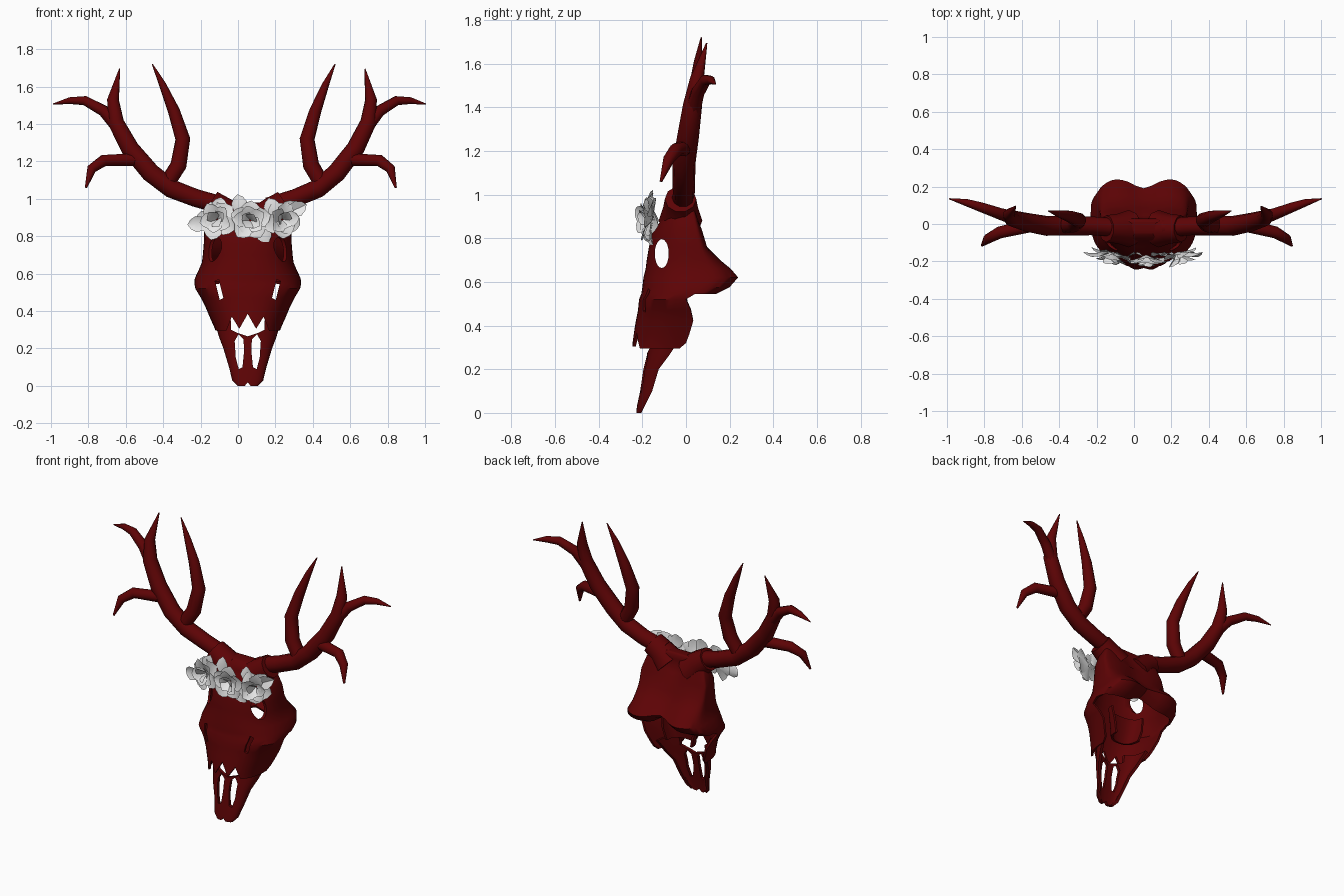
import bpy, bmesh, math, random
from mathutils import Vector, Matrix

random.seed(4)
if bpy.data.objects.get("Cube"):
    bpy.data.objects.remove(bpy.data.objects["Cube"])
CX = 0.052  # middle of the skull


def material(name, rgb):
    m = bpy.data.materials.new(name)
    m.use_nodes = True
    m.diffuse_color = (*rgb, 1)
    b = m.node_tree.nodes["Principled BSDF"]
    b.inputs["Base Color"].default_value = (*rgb, 1)
    b.inputs["Roughness"].default_value = 0.8
    return m


RED = material("dark red bone", (0.11, 0.001, 0.0015))
WHITE = material("white petals", (0.8, 0.8, 0.8))


def add(name, bm, mat):
    me = bpy.data.meshes.new(name)
    bm.to_mesh(me)
    bm.free()
    ob = bpy.data.objects.new(name, me)
    bpy.context.collection.objects.link(ob)
    if mat:
        me.materials.append(mat)
    return ob


def activate(ob):
    bpy.ops.object.select_all(action='DESELECT')
    ob.select_set(True)
    bpy.context.view_layer.objects.active = ob


def smooth(ob, deg=40):
    activate(ob)
    bpy.ops.object.shade_smooth_by_angle(angle=math.radians(deg))


def shell(name, rows, closed_from, cap, n=48, thick=0.014):
    """Loft of rounded sections (z, half width, side y, front y, back y);
    the back stays open below closed_from."""
    bm = bmesh.new()
    rings = []
    for z, w, ys, yf, yb in rows:
        ring = []
        for k in range(n):
            s, c = math.sin(math.tau * k / n), math.cos(math.tau * k / n)
            x = w * math.copysign(abs(s) ** 0.85, s)
            lift = -0.06 * (1 - abs(x) / w) if z > 0.9 else 0
            if c >= -1e-6:
                y = ys - (ys - yf) * abs(c) ** 0.8
            else:
                hollow = math.exp(-(x / 0.075) ** 2)
                y = ys + (yb - ys) * min(1, 1.12 * abs(c) ** 0.65) * (1 - 0.3 * hollow)
                lift += max(0, 0.66 - z) * 0.55 * hollow
            ring.append(bm.verts.new((CX + x, y, z + lift)))
        rings.append(ring)
    for i in range(len(rows) - 1):
        for k in range(n):
            k2 = (k + 1) % n
            mid = math.cos(math.tau * (k + 0.5) / n)
            if mid > 0 or rows[i][0] >= closed_from:
                bm.faces.new((rings[i][k], rings[i][k2], rings[i + 1][k2], rings[i + 1][k]))
    if cap:
        for k in range(n // 2):
            a, b = rings[-1][k], rings[-1][k + 1]
            c, d = rings[-1][-k - 1], rings[-1][-k]
            bm.faces.new([a, b, c, d] if 0 < k < n // 2 - 1 else
                         ([a, b, c] if k == 0 else [a, b, d]))
    bmesh.ops.delete(bm, geom=[v for v in bm.verts if not v.link_faces], context='VERTS')
    bmesh.ops.recalc_face_normals(bm, faces=bm.faces[:])
    ob = add(name, bm, RED)
    sol = ob.modifiers.new("wall", 'SOLIDIFY')
    sol.thickness, sol.offset = thick, -1
    activate(ob)
    bpy.ops.object.modifier_apply(modifier="wall")
    return ob


def cut(ob, pts, axis, lo, hi):
    """Cut a prism through ob along x or y."""
    bm = bmesh.new()
    ends = [[bm.verts.new((p, t, q) if axis == 'y' else (t, p, q)) for p, q in pts]
            for t in (lo, hi)]
    n = len(pts)
    bm.faces.new(ends[0])
    bm.faces.new(ends[1])
    for i in range(n):
        j = (i + 1) % n
        bm.faces.new((ends[0][i], ends[0][j], ends[1][j], ends[1][i]))
    bmesh.ops.recalc_face_normals(bm, faces=bm.faces[:])
    cutter = add("cutter", bm, None)
    cutter.hide_render = True
    mod = ob.modifiers.new("cut", 'BOOLEAN')
    mod.operation, mod.solver, mod.object = 'DIFFERENCE', 'EXACT', cutter
    activate(ob)
    bpy.ops.object.modifier_apply(modifier="cut")
    bpy.data.objects.remove(cutter)


def mirrored(pts, side):
    return [(CX + side * x, z) for x, z in pts]


# Skull: open muzzle below, closed cranium with two rear lobes above
skull = shell("skull", [
    (0.295, 0.172, -0.03, -0.25, 0), (0.32, 0.182, 0.0, -0.247, 0),
    (0.36, 0.20, 0.015, -0.24, 0), (0.42, 0.225, 0.033, -0.23, 0),
    (0.47, 0.25, 0.022, -0.22, 0), (0.52, 0.28, 0.0, -0.215, 0),
    (0.545, 0.285, 0.04, -0.205, 0.14), (0.575, 0.283, 0.065, -0.20, 0.20),
    (0.62, 0.262, 0.075, -0.195, 0.24), (0.66, 0.245, 0.07, -0.185, 0.207),
    (0.70, 0.24, 0.065, -0.18, 0.158), (0.76, 0.235, 0.06, -0.17, 0.097),
    (0.84, 0.232, 0.045, -0.15, 0.073), (0.92, 0.205, 0.03, -0.12, 0.05),
    (0.98, 0.15, 0.01, -0.09, 0.03)], 0.54, True)
# eye sockets, cheek slits and the jagged nose edge
eye = [(-0.111 + 0.032 * math.cos(a), 0.73 + 0.066 * math.sin(a))
       for a in (math.tau * i / 20 for i in range(20))]
cut(skull, eye, 'x', -1, 1)
for s in (-1, 1):
    cut(skull, mirrored([(0.13, 0.47), (0.15, 0.46), (0.175, 0.56), (0.155, 0.57)], s),
        'y', -0.4, -0.03)
cut(skull, mirrored([(-0.12, 0.28), (-0.085, 0.37), (-0.045, 0.305), (0, 0.385),
                     (0.045, 0.305), (0.085, 0.37), (0.12, 0.28)], 1), 'y', -0.4, -0.1)
smooth(skull)

# Snout with a slot on each side of the middle bar
snout = shell("snout", [
    (0.0, 0.055, -0.205, -0.228, 0), (0.03, 0.083, -0.19, -0.225, 0),
    (0.10, 0.10, -0.155, -0.21, 0), (0.20, 0.13, -0.125, -0.195, 0),
    (0.26, 0.153, -0.08, -0.18, 0), (0.35, 0.18, -0.02, -0.17, 0)], 9, False, thick=0.02)
for s in (-1, 1):
    cut(snout, mirrored([(0.028, 0.10), (0.048, 0.09), (0.064, 0.15), (0.07, 0.24),
                         (0.05, 0.275), (0.022, 0.25), (0.02, 0.18)], s), 'y', -0.4, 0.1)
cut(snout, mirrored([(-0.09, 0.30), (-0.06, 0.285), (0, 0.265), (0.06, 0.285), (0.09, 0.30),
                     (0.09, 0.42), (-0.09, 0.42)], 1), 'y', -0.4, 0.1)
cut(snout, mirrored([(-0.025, -0.01), (0, 0.018), (0.025, -0.01)], 1), 'y', -0.4, 0.1)
smooth(snout)

# Palate channel inside the muzzle
smooth(shell("palate", [(0.385, 0.095, 0.0, -0.10, 0), (0.46, 0.115, 0.01, -0.09, 0),
                        (0.56, 0.13, 0.0, -0.08, 0)], 9, False, n=24))


def tubes(name, paths):
    """Round tubes through (x, y, z, radius) points."""
    cu = bpy.data.curves.new(name, 'CURVE')
    cu.dimensions, cu.bevel_depth, cu.bevel_resolution = '3D', 1, 3
    cu.use_fill_caps = True
    for path in paths:
        sp = cu.splines.new('POLY')
        sp.points.add(len(path) - 1)
        for p, (x, y, z, r) in zip(sp.points, path):
            p.co, p.radius = (x, y, z, 1), r
    ob = bpy.data.objects.new(name, cu)
    bpy.context.collection.objects.link(ob)
    cu.materials.append(RED)
    activate(ob)
    bpy.ops.object.convert(target='MESH')
    smooth(ob, 50)


# Antlers: distance from the skull middle, y, z, radius
BEAM = [(0.12, -0.02, 0.96, 0.05), (0.28, -0.01, 1.005, 0.05), (0.41, -0.01, 1.055, 0.052),
        (0.52, -0.01, 1.14, 0.053), (0.63, 0.01, 1.27, 0.05), (0.705, 0.03, 1.41, 0.044),
        (0.72, 0.05, 1.53, 0.032), (0.685, 0.095, 1.695, 0.003)]
CROWN_TINE = [(0.69, 0.03, 1.38, 0.037), (0.77, 0.055, 1.47, 0.031),
              (0.87, 0.09, 1.525, 0.026), (0.95, 0.115, 1.525, 0.019),
              (1.04, 0.135, 1.507, 0.003)]
BROW_TINE = [(0.61, -0.01, 1.21, 0.035), (0.77, -0.045, 1.205, 0.032),
             (0.835, -0.08, 1.16, 0.026), (0.865, -0.115, 1.06, 0.006)]
INNER_TINE = [(0.44, -0.01, 1.07, 0.042), (0.37, 0.0, 1.18, 0.044), (0.347, 0.02, 1.32, 0.04),
              (0.395, 0.04, 1.47, 0.032), (0.455, 0.055, 1.61, 0.019), (0.51, 0.07, 1.72, 0.003)]
for side, label, scale in ((1, "left", 0.915), (-1, "right", 1.0)):
    tubes(label + "_antler", [[(CX + side * scale * x, y, z, r) for x, y, z, r in path]
                              for path in (BEAM, CROWN_TINE, BROW_TINE, INNER_TINE)])
    tubes(label + "_antler_collar", [[(CX + side * x, -0.025, z, r) for x, z, r in
                                      ((0.08, 0.88, 0.1), (0.14, 0.94, 0.08), (0.2, 0.98, 0.072))]])


def petal(bm, frame, length, width):
    """Cupped pointed petal along local +x, opening to local +z."""
    rows = []
    for u, h in ((0, 0.25), (0.35, 0.85), (0.65, 1.0), (0.87, 0.6), (1, 0.02)):
        rows.append([bm.verts.new(frame @ Vector((
            u * length, v * h * width / 2,
            length * (0.15 * v * v * h + 0.2 * u * (1 - u))))) for v in (-1, 0, 1)])
    for a, b in zip(rows, rows[1:]):
        for j in (0, 1):
            bm.faces.new((a[j], a[j + 1], b[j + 1], b[j]))


# Flowers across the brow: rings of petals, steeper toward the centre
for i, (x, y, z, turn) in enumerate(((-0.11, -0.15, 0.89, -0.3), (0.065, -0.165, 0.885, 0),
                                     (0.235, -0.15, 0.89, 0.3))):
    base = (Matrix.Translation((x, y, z)) @ Matrix.Rotation(turn, 4, 'Z')
            @ Matrix.Rotation(math.pi / 2, 4, 'X'))
    bm = bmesh.new()
    for count, length, width, tilt in ((5, 0.11, 0.105, 0.12), (5, 0.095, 0.085, 0.5),
                                       (4, 0.078, 0.07, 0.85)):
        start = random.random() * 3
        for k in range(count):
            f = (base @ Matrix.Rotation(start + math.tau * k / count, 4, 'Z')
                 @ Matrix.Rotation(-tilt - random.uniform(-0.2, 0.2), 4, 'Y')
                 @ Matrix.Translation((0.006, 0, 0)))
            petal(bm, f, length * random.uniform(0.85, 1.05), width)
    smooth(add("flower_%d" % (i + 1), bm, WHITE), 50)

# Pointed leaves sticking out of the flowers
bm = bmesh.new()
for x, z, ang, length in ((-0.14, 0.87, 3.2, 0.13), (0.02, 0.9, 1.75, 0.125),
                          (0.24, 0.91, 0.45, 0.14), (0.1, 0.87, -1.0, 0.12),
                          (0.2, 0.9, 1.9, 0.11), (-0.11, 0.9, 1.4, 0.11)):
    petal(bm, Matrix.Translation((x, -0.15, z)) @ Matrix.Rotation(math.pi / 2, 4, 'X')
          @ Matrix.Rotation(ang, 4, 'Z'), length, 0.085)
smooth(add("leaves", bm, WHITE), 50)
